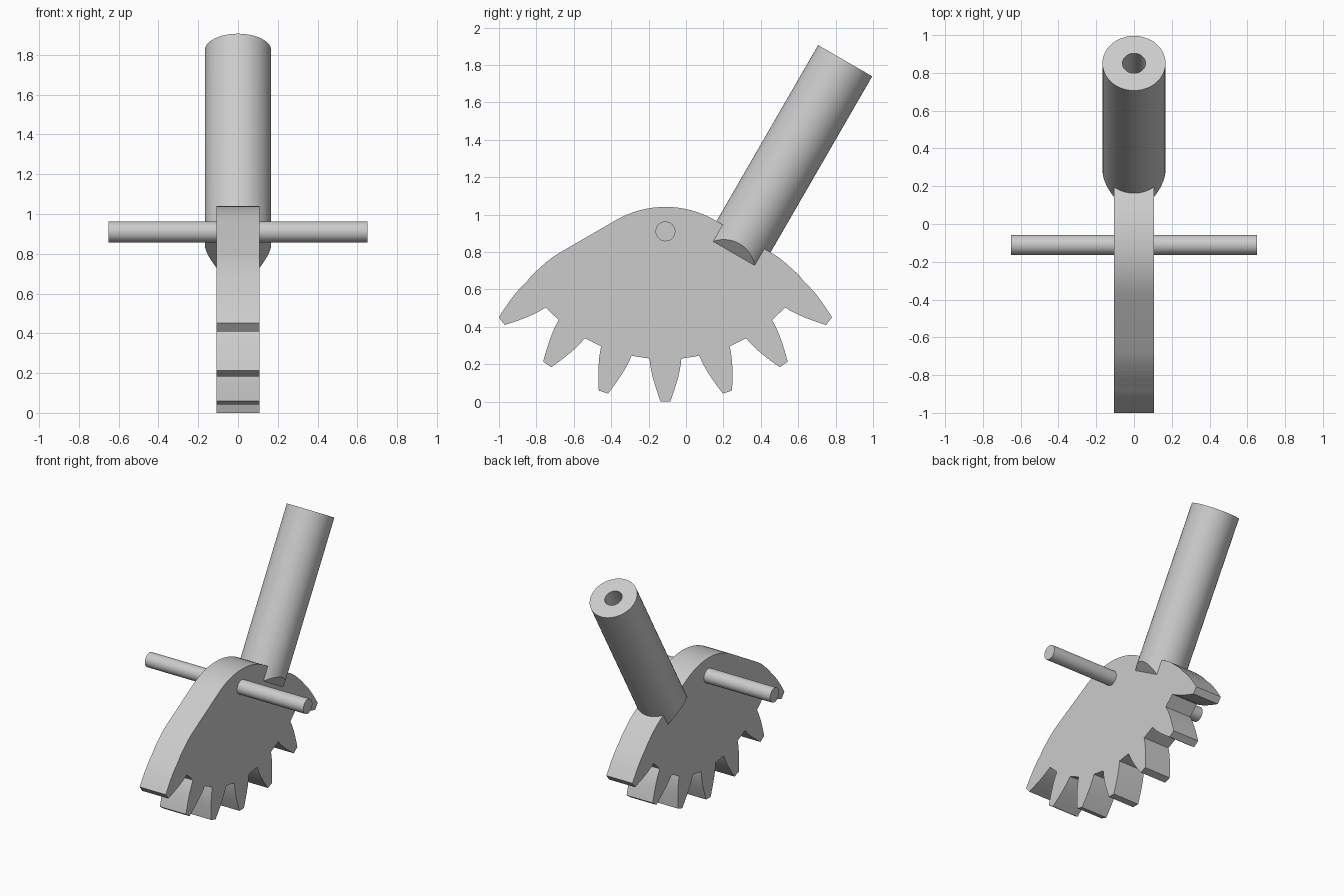
import bpy, bmesh
from math import sin, cos, radians, pi, sqrt
from mathutils import Matrix

if "Cube" in bpy.data.objects:
    bpy.data.objects.remove(bpy.data.objects["Cube"])

CY = -0.11          # y of the sector's centre line
HALF = 0.107        # half thickness of the gear plate


def finish(bm, name):
    bmesh.ops.recalc_face_normals(bm, faces=bm.faces)
    me = bpy.data.meshes.new(name)
    bm.to_mesh(me)
    bm.free()
    ob = bpy.data.objects.new(name, me)
    bpy.context.collection.objects.link(ob)
    bpy.ops.object.select_all(action='DESELECT')
    bpy.context.view_layer.objects.active = ob
    ob.select_set(True)
    bpy.ops.object.shade_smooth_by_angle(angle=radians(25))
    return ob


# Gear sector: seven teeth around a pitch centre, then a domed back
centre_z = 1.105
flank = [(0.085, 0.875), (0.082, 0.905), (0.076, 0.94), (0.068, 0.975),
         (0.058, 1.01), (0.047, 1.045), (0.035, 1.08), (0.026, 1.105)]
tooth = [(-w, r) for w, r in flank] + [(w, r) for w, r in reversed(flank)]
outline = []
for i in range(-3, 4):
    a = radians(17.45 * i)
    for w, r in tooth:
        outline.append((w * cos(a) + r * sin(a),
                        centre_z + w * sin(a) - r * cos(a)))
shoulder = [(0.712, 0.678), (0.672, 0.714), (0.64, 0.743),
            (0.605, 0.771), (0.567, 0.795)]
dome = [(0.53 * sin(radians(d)), 0.511 + 0.53 * cos(radians(d)))
        for d in [30.5 - 30.5 * k / 8 for k in range(17)]]
outline += shoulder + dome + [(-y, z) for y, z in reversed(shoulder)]

bm = bmesh.new()
face = bm.faces.new([bm.verts.new((-HALF, CY + y, z)) for y, z in outline])
ext = bmesh.ops.extrude_face_region(bm, geom=[face])
bmesh.ops.translate(bm, vec=(2 * HALF, 0, 0),
                    verts=[v for v in ext['geom'] if isinstance(v, bmesh.types.BMVert)])
finish(bm, "gear_sector")

# Pivot pin through the sector
bm = bmesh.new()
bmesh.ops.create_cone(bm, cap_ends=True, segments=48, radius1=0.053, radius2=0.053,
                      depth=1.30,
                      matrix=Matrix.Translation((0, CY, 0.91)) @ Matrix.Rotation(pi / 2, 4, 'Y'))
finish(bm, "pivot_pin")

# Lever socket: bored tube, lathed, with its foot chamfered toward the plate
R, L, bore, depth = 0.167, 1.19, 0.061, 0.6
bm = bmesh.new()
prof = [(0, 0), (R, 0), (R, L), (bore, L), (bore, L - depth), (0, L - depth)]
vs = [bm.verts.new((r, 0, z)) for r, z in prof]
es = [bm.edges.new(p) for p in zip(vs, vs[1:])]
bmesh.ops.spin(bm, geom=vs + es, axis=(0, 0, 1), cent=(0, 0, 0),
               steps=64, angle=2 * pi)
bmesh.ops.remove_doubles(bm, verts=bm.verts, dist=1e-4)
for s in (-1, 1):
    bmesh.ops.bisect_plane(bm, geom=bm.verts[:] + bm.edges[:] + bm.faces[:],
                           plane_co=(s * HALF, 0, 0), plane_no=(s, 0, -1),
                           clear_outer=True)
    bmesh.ops.holes_fill(bm, edges=[e for e in bm.edges if e.is_boundary], sides=0)
bm.transform(Matrix.Translation((0, 0.256, 0.792)) @ Matrix.Rotation(radians(-30), 4, 'X'))
finish(bm, "lever_socket")
